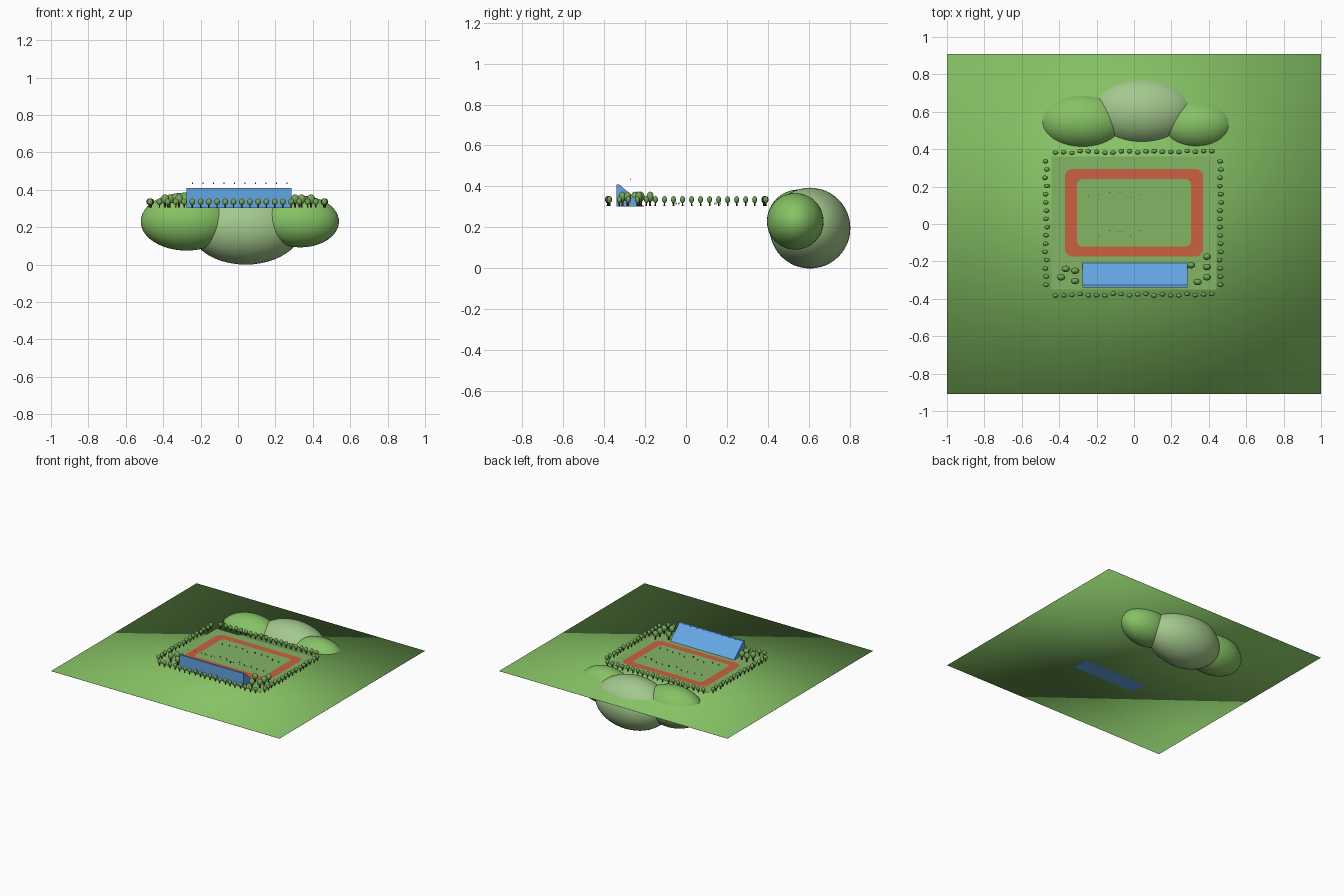
import bpy, bmesh, math, random
from mathutils import Matrix

random.seed(4)
cube = bpy.data.objects.get("Cube")
if cube:
    bpy.data.objects.remove(cube)

GROUND = 0.305


def material(name, rgb):
    mat = bpy.data.materials.new(name)
    mat.use_nodes = True
    mat.diffuse_color = (*rgb, 1)
    mat.node_tree.nodes["Principled BSDF"].inputs["Base Color"].default_value = (*rgb, 1)
    return mat


grass = material("grass green", (0.24, 0.54, 0.13))
turf = material("turf green", (0.23, 0.46, 0.13))
clay = material("clay red", (0.60, 0.12, 0.05))
blue = material("stand blue", (0.13, 0.38, 0.78))
sage = material("sage hill", (0.37, 0.58, 0.27))
leaf = material("leaf green", (0.18, 0.38, 0.10))
bark = material("bark brown", (0.13, 0.05, 0.03))


def finish(name, bm, mats, smooth=False):
    mesh = bpy.data.meshes.new(name)
    for face in bm.faces:
        face.smooth = smooth
    bm.to_mesh(mesh)
    bm.free()
    for mat in mats:
        mesh.materials.append(mat)
    obj = bpy.data.objects.new(name, mesh)
    bpy.context.scene.collection.objects.link(obj)
    return obj


def box(bm, center, size):
    bmesh.ops.create_cube(bm, size=1, matrix=Matrix.Translation(center) @ Matrix.Diagonal((*size, 1)))


def rounded_loop(bm, x, y0, y1, radius, z, steps=6):
    """Ring of vertices around a rounded rectangle."""
    verts = []
    corners = [(x, y1), (-x, y1), (-x, y0), (x, y0)]
    for i, (cx, cy) in enumerate(corners):
        cx -= math.copysign(radius, cx)
        cy += radius if cy == y0 else -radius
        for s in range(steps + 1):
            a = math.pi / 2 * (i + s / steps)
            verts.append(bm.verts.new((cx + radius * math.cos(a), cy + radius * math.sin(a), z)))
    return verts


# Thin softly shaded ground sheet
bm = bmesh.new()
box(bm, (0, 0, GROUND - 0.0005), (2, 1.82, 0.001))
finish("ground", bm, [grass], True)

# Sports field
bm = bmesh.new()
box(bm, (0, 0.005, GROUND + 0.0005), (0.88, 0.71, 0.001))
finish("field", bm, [turf])

# Running track ring
bm = bmesh.new()
outer = rounded_loop(bm, 0.37, -0.175, 0.295, 0.045, GROUND + 0.002)
inner = rounded_loop(bm, 0.305, -0.12, 0.24, 0.03, GROUND + 0.002)
for i in range(len(outer)):
    j = (i + 1) % len(outer)
    bm.faces.new((outer[i], outer[j], inner[j], inner[i]))
finish("running_track", bm, [clay])

# Wedge shaped grandstand
bm = bmesh.new()
profile = [(-0.34, 0.303), (-0.205, 0.303), (-0.325, 0.41), (-0.34, 0.41)]
ends = [[bm.verts.new((x, y, z)) for y, z in profile] for x in (-0.275, 0.285)]
bm.faces.new(ends[0])
bm.faces.new(ends[1])
for i in range(4):
    j = (i + 1) % 4
    bm.faces.new((ends[0][i], ends[0][j], ends[1][j], ends[1][i]))
bmesh.ops.recalc_face_normals(bm, faces=bm.faces)
finish("grandstand", bm, [blue])

# Hills that sink through the ground
hills = [("left_hill", (0.333, 0.533, 0.23), (0.207, 0.138, 0.138), grass),
         ("middle_hill", (0.042, 0.605, 0.197), (0.3, 0.197, 0.197), sage),
         ("right_hill", (-0.275, 0.55, 0.23), (0.245, 0.155, 0.155), grass)]
for name, center, radii, mat in hills:
    bm = bmesh.new()
    bmesh.ops.create_uvsphere(bm, u_segments=48, v_segments=24, radius=1,
                              matrix=Matrix.Translation(center) @ Matrix.Diagonal((*radii, 1)))
    finish(name, bm, [mat], True)


# Tree shape shared by every tree, one unit tall
bm = bmesh.new()
bmesh.ops.create_cone(bm, cap_ends=True, segments=8, radius1=0.08, radius2=0.06, depth=0.5,
                      matrix=Matrix.Translation((0, 0, 0.25)))
trunk_faces = set(bm.faces)
bmesh.ops.create_uvsphere(bm, u_segments=12, v_segments=8, radius=1,
                          matrix=Matrix.Translation((0, 0, 0.64)) @ Matrix.Diagonal((0.32, 0.25, 0.36, 1)))
for face in bm.faces:
    face.material_index = 0 if face in trunk_faces else 1
first_tree = finish("tree", bm, [bark, leaf], True)
tree_mesh = first_tree.data
bpy.data.objects.remove(first_tree)


def plant(name, x, y, height):
    obj = bpy.data.objects.new(name, tree_mesh)
    obj.location = (x, y, GROUND)
    obj.scale = (height,) * 3
    bpy.context.scene.collection.objects.link(obj)


def wobble():
    return random.uniform(-0.006, 0.006)


# Tree rows around the field
for i in range(20):
    x = -0.42 + 0.044 * i
    plant("back_row_tree", x, 0.385 + wobble(), 0.048)
    plant("front_row_tree", x, -0.378 + wobble(), 0.048)
for i in range(16):
    y = -0.325 + 0.044 * i
    plant("right_row_tree", -0.47 + wobble(), y, 0.048)
    plant("left_row_tree", 0.463 + wobble(), y, 0.048)

# Bigger trees beside the grandstand
for x, y in [(-0.39, -0.285), (-0.365, -0.24), (-0.315, -0.25), (-0.315, -0.305), (0.305, -0.22),
             (0.39, -0.175), (0.39, -0.23), (0.39, -0.285), (0.34, -0.31)]:
    plant("grove_tree", x, y, 0.07)

# Tiny markers above the stand and on the field
bm = bmesh.new()
for i in range(10):
    x = -0.243 + 0.056 * i
    box(bm, (x, -0.27, 0.435), (0.005, 0.002, 0.006))
    for y in (-0.05, 0.15):
        box(bm, (x, y + 3 * wobble(), GROUND + 0.012), (0.004, 0.002, 0.012))
finish("field_markers", bm, [bark])
